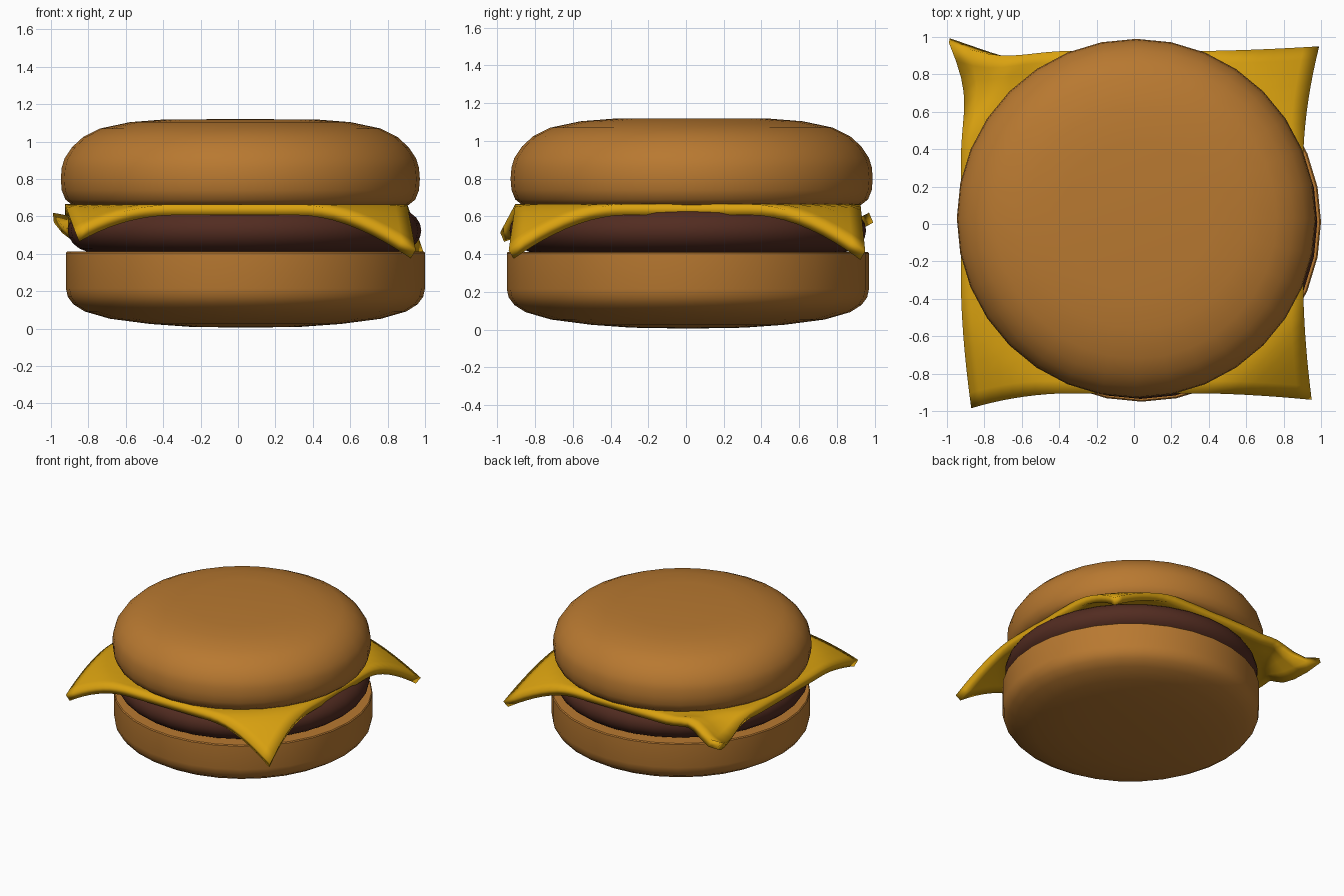
import bpy, bmesh, math

if "Cube" in bpy.data.objects:
    bpy.data.objects.remove(bpy.data.objects["Cube"])


def material(name, rgb):
    m = bpy.data.materials.new(name)
    m.diffuse_color = (*rgb, 1)
    m.use_nodes = True
    m.node_tree.nodes["Principled BSDF"].inputs["Base Color"].default_value = m.diffuse_color
    return m


def finish(name, bm, mat, angle):
    bmesh.ops.recalc_face_normals(bm, faces=bm.faces[:])
    me = bpy.data.meshes.new(name)
    bm.to_mesh(me)
    bm.free()
    me.materials.append(mat)
    ob = bpy.data.objects.new(name, me)
    bpy.context.collection.objects.link(ob)
    bpy.ops.object.select_all(action='DESELECT')
    ob.select_set(True)
    bpy.context.view_layer.objects.active = ob
    bpy.ops.object.shade_smooth_by_angle(angle=math.radians(angle))
    return ob


def lathe(name, profile, cx, cy, mat, segs=32):
    """Spin an (r, z) profile that starts and ends on the axis."""
    bm = bmesh.new()
    vs = [bm.verts.new((r + cx, cy, z)) for r, z in profile]
    es = [bm.edges.new(p) for p in zip(vs, vs[1:])]
    bmesh.ops.spin(bm, geom=vs + es, cent=(cx, cy, 0), axis=(0, 0, 1),
                   angle=math.tau, steps=segs, use_duplicate=False)
    bmesh.ops.remove_doubles(bm, verts=bm.verts[:], dist=1e-4)
    return finish(name, bm, mat, 40)


bun = material("bun", (0.48, 0.19, 0.03))
meat = material("meat", (0.085, 0.025, 0.015))
yellow = material("cheese", (0.70, 0.36, 0.005))

# Bottom bun: flat cut top, rounded base
lathe("bottom_bun", [(0, 0.005), (0.3, 0.01), (0.51, 0.025), (0.725, 0.053),
                     (0.86, 0.092), (0.92, 0.13), (0.95, 0.17), (0.96, 0.215),
                     (0.96, 0.405), (0.953, 0.412), (0, 0.412)], 0.04, 0.01, bun)

# Patty: disc with a round edge
rim = [(0.80 + 0.145 * math.sin(a), 0.525 - 0.118 * math.cos(a))
       for a in [math.pi * i / 10 for i in range(11)]]
lathe("patty", [(0, 0.407)] + rim + [(0, 0.643)], 0.035, 0.01, meat)

# Top bun: domed edge with flattened crown
lathe("top_bun", [(0, 0.65), (0.84, 0.65), (0.90, 0.662), (0.935, 0.69),
                  (0.955, 0.74), (0.96, 0.80), (0.955, 0.86), (0.94, 0.91),
                  (0.90, 0.97), (0.84, 1.025), (0.75, 1.07), (0.59, 1.104),
                  (0.40, 1.119), (0, 1.12)], 0.0125, 0.03, bun)

# Cheese slice: square sheet whose corners droop; back left corner is crumpled
offsets = {(1, -1): (0.045, -0.035, -0.245), (1, 1): (0.085, 0.025, -0.25),
           (-1, -1): (0.055, -0.08, -0.15), (-1, 1): (-0.065, 0.045, -0.045)}
bm = bmesh.new()
bmesh.ops.create_grid(bm, x_segments=28, y_segments=28, size=0.915)
for v in bm.verts:
    x, y = v.co.x, v.co.y
    w = (max(0, math.hypot(x, y) - 0.98) / 0.314) ** 1.4
    sx, sy = (1 if x > 0 else -1), (1 if y > 0 else -1)
    dx, dy, dz = offsets[sx, sy]
    fold = 0
    if (sx, sy) == (-1, 1):
        fold = 0.045 * math.sin(math.pi * min(1, w)) * (1 if w < 1 else 0)
        dz += 0.25 * math.sin(7 * (x + y)) * (1 - w)
        dz -= 0.10 * math.sin(math.pi * min(1, w))
    v.co = (x - 0.01 + w * dx + fold, y + 0.01 + w * dy - fold, 0.665 + w * dz)
cheese = finish("cheese_slice", bm, yellow, 40)
if cheese.data.polygons[0].normal.z < 0:
    cheese.data.flip_normals()
solid = cheese.modifiers.new("thickness", 'SOLIDIFY')
solid.thickness = 0.058
solid.offset = -1
